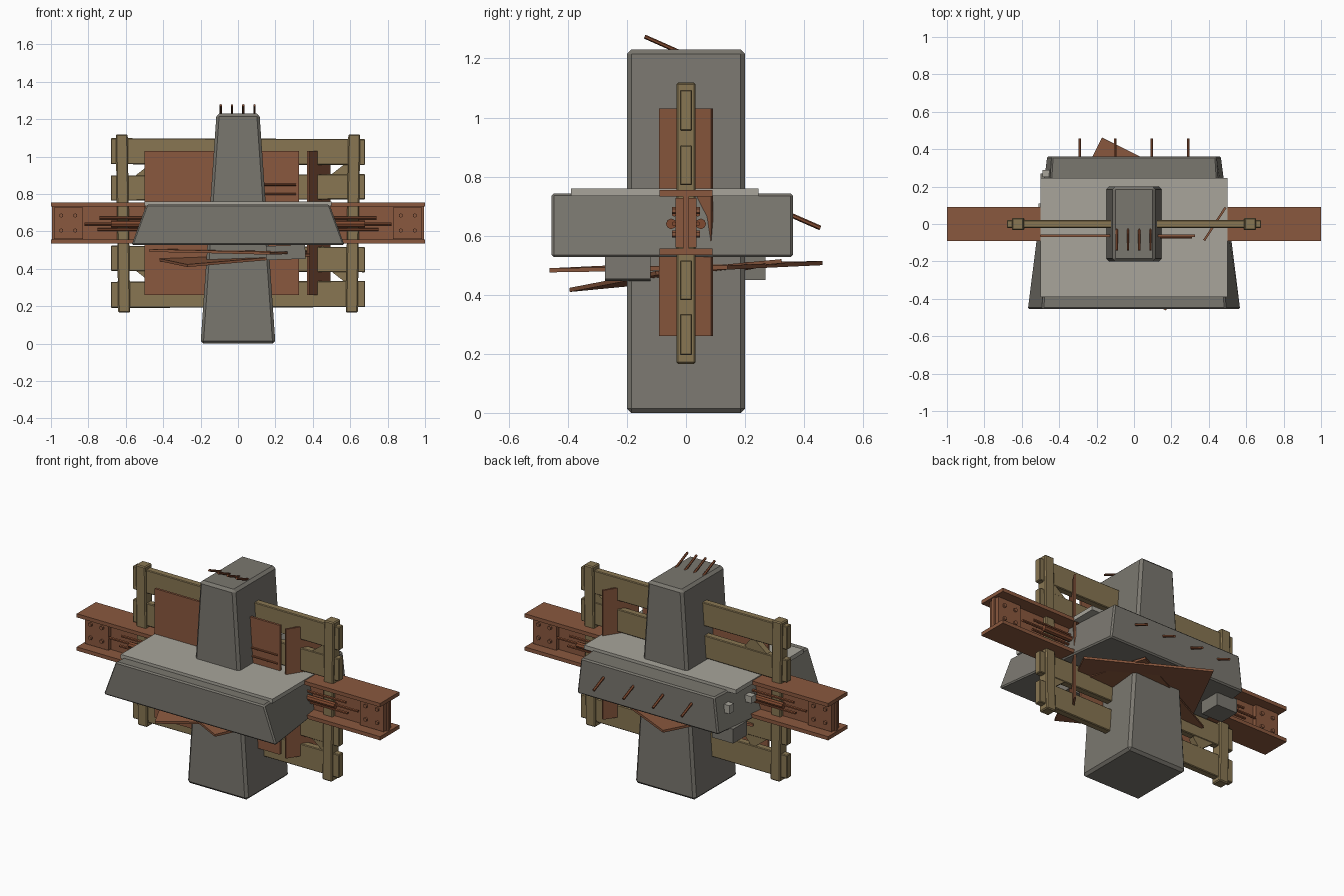
import bpy, bmesh, math
from mathutils import Vector, Matrix

if "Cube" in bpy.data.objects:
    bpy.data.objects.remove(bpy.data.objects["Cube"])


def mat(name, r, g, b):
    m = bpy.data.materials.new(name)
    m.diffuse_color = [((c / 255 + 0.055) / 1.055) ** 2.4 for c in (r, g, b)] + [1]
    m.use_nodes = True
    m.node_tree.nodes["Principled BSDF"].inputs["Base Color"].default_value = m.diffuse_color
    return m


CONCRETE = mat("concrete", 122, 119, 111)
PALE = mat("pale concrete", 168, 165, 155)
RUST = mat("rusted steel", 138, 88, 62)
REBAR = mat("rebar rust", 128, 74, 48)
WOOD = mat("weathered wood", 136, 118, 82)


def finish(name, bm, material, bevel=0.0):
    bmesh.ops.recalc_face_normals(bm, faces=bm.faces)
    me = bpy.data.meshes.new(name)
    bm.to_mesh(me)
    bm.free()
    ob = bpy.data.objects.new(name, me)
    bpy.context.collection.objects.link(ob)
    me.materials.append(material)
    if bevel:
        md = ob.modifiers.new("bevel", 'BEVEL')
        md.width = bevel
        md.segments = 1
    return ob


def box(name, x, y, z, material, rot=(0, 0, 0), bevel=0.0):
    """Box from (min, max) ranges, rotated about its centre (degrees)."""
    c = Vector([sum(r) / 2 for r in (x, y, z)])
    s = [r[1] - r[0] for r in (x, y, z)]
    bm = bmesh.new()
    bmesh.ops.create_cube(bm, size=1, matrix=Matrix.Diagonal((*s, 1)))
    ob = finish(name, bm, material, bevel)
    ob.location = c
    ob.rotation_euler = [math.radians(a) for a in rot]
    return ob


def rod(name, a, b, r, material, sides=6):
    a, b = Vector(a), Vector(b)
    d = b - a
    m = Matrix.Translation((a + b) / 2) @ d.to_track_quat('Z', 'Y').to_matrix().to_4x4()
    bm = bmesh.new()
    bmesh.ops.create_cone(bm, cap_ends=True, segments=sides, radius1=r, radius2=r,
                          depth=d.length, matrix=m)
    return finish(name, bm, material)


def loft(name, rings, material, bevel=0.0):
    """Solid between two quads."""
    bm = bmesh.new()
    vs = [[bm.verts.new(p) for p in ring] for ring in rings]
    for ring in vs:
        bm.faces.new(ring)
    for i in range(4):
        j = (i + 1) % 4
        bm.faces.new((vs[0][i], vs[0][j], vs[1][j], vs[1][i]))
    return finish(name, bm, material, bevel)


# Tapered concrete column with bent bars on top
loft("column", [[(sx * w, sy * 0.2, z) for sx, sy in ((-1, -1), (1, -1), (1, 1), (-1, 1))]
                for w, z in ((0.2, 0), (0.115, 1.23))], CONCRETE, 0.015)
for i in range(4):
    x = -0.092 + 0.06 * i
    rod("column_rebar", (x, 0.0, 1.212), (x, -0.14, 1.274), 0.007, REBAR)

# Broken concrete slab, wider at the front and at the base
loft("slab", [[(-b, y, 0.527), (b, y, 0.527), (t, y, 0.743), (-t, y, 0.743)]
              for y, b, t in ((-0.455, 0.57, 0.49), (0.362, 0.465, 0.44))], CONCRETE, 0.008)
box("slab_topping", (-0.5, 0.5), (-0.39, 0.245), (0.735, 0.76), PALE)
for x in (-0.29, -0.1, 0.095, 0.29):
    rod("slab_rebar", (x, 0.32, 0.685), (x, 0.455, 0.626), 0.008, REBAR)

# Loose concrete chunks
box("chunk_front", (0.15, 0.36), (-0.275, -0.12), (0.45, 0.525), CONCRETE, (0, -2, 0))
box("chunk_back", (-0.5, -0.36), (0.14, 0.27), (0.45, 0.535), CONCRETE)
box("chip", (-0.49, -0.44), (0.25, 0.29), (0.63, 0.68), PALE)
box("chip", (-0.51, -0.45), (0.07, 0.11), (0.63, 0.67), PALE)

# Steel girder: flanges, web, end plates with bolts
for z in (0.534, 0.732):
    box("girder_flange", (-1, 1), (-0.09, 0.09), (z, z + 0.022), RUST)
box("girder_web", (-0.995, 0.995), (-0.011, 0.011), (0.55, 0.74), RUST)
for sx in (-1, 1):
    for sy in (-1, 1):
        xs = sorted((sx * 0.83, sx * 0.985))
        ys = sorted((sy * 0.01, sy * 0.036))
        box("girder_splice", xs, ys, (0.56, 0.728), RUST)
        for bx in (0.87, 0.945):
            for bz in (0.605, 0.685):
                rod("bolt", (sx * bx, sy * 0.03, bz), (sx * bx, sy * 0.047, bz), 0.012, RUST)
        # bars running along the girder into the slab
        rod("side_pipe", (sx * 0.45, sy * 0.05, 0.64), (sx * 0.68, sy * 0.05, 0.64), 0.018, REBAR, 8)
        for z, e in ((0.61, 0.75), (0.64, 0.82), (0.672, 0.74)):
            rod("side_bar", (sx * 0.45, sy * 0.04, z), (sx * e, sy * 0.04, z), 0.008, REBAR)

# Wooden fence: posts, four rails, diagonal braces
for sx in (-1, 1):
    xs = sorted((sx * 0.583, sx * 0.647))
    box("fence_post", xs, (-0.033, 0.033), (0.166, 1.118), WOOD, (0, sx * 0.8, 0), 0.006)
for z0, z1, tilt in ((0.957, 1.096, 0.2), (0.768, 0.903, -0.3), (0.385, 0.52, 0.3), (0.193, 0.333, -0.2)):
    box("fence_rail", (-0.68, 0.68), (-0.021, 0.021), (z0, z1), WOOD, (0, tilt, 0), 0.004)
for sx in (-1, 1):
    for z, a in ((0.87, -38), (0.42, 38)):
        box("fence_brace", (sx * 0.52 - 0.12, sx * 0.52 + 0.12), (-0.018, 0.018),
            (z - 0.04, z + 0.04), WOOD, (0, a, 0))

# Upright rusted sheets
box("upright_sheet", (-0.5, 0.325), (-0.07, -0.056), (0.26, 1.03), RUST)
box("angled_sheet", (0.327, 0.537), (-0.006, 0.006), (0.26, 1.03), RUST, (0, 0, 57))
for z in (0.8, 0.85):
    rod("sheet_rib", (0.14, -0.072, z), (0.31, -0.072, z), 0.006, REBAR)

# Rusted sheets lying under the slab
box("lower_sheet_a", (-0.36, 0.36), (-0.337, 0.337), (0.488, 0.502), RUST, (0.8, 1.2, -26.5))
box("lower_sheet_b", (-0.4, 0.32), (-0.27, 0.2), (0.458, 0.472), RUST, (5, -4.5, 24))
